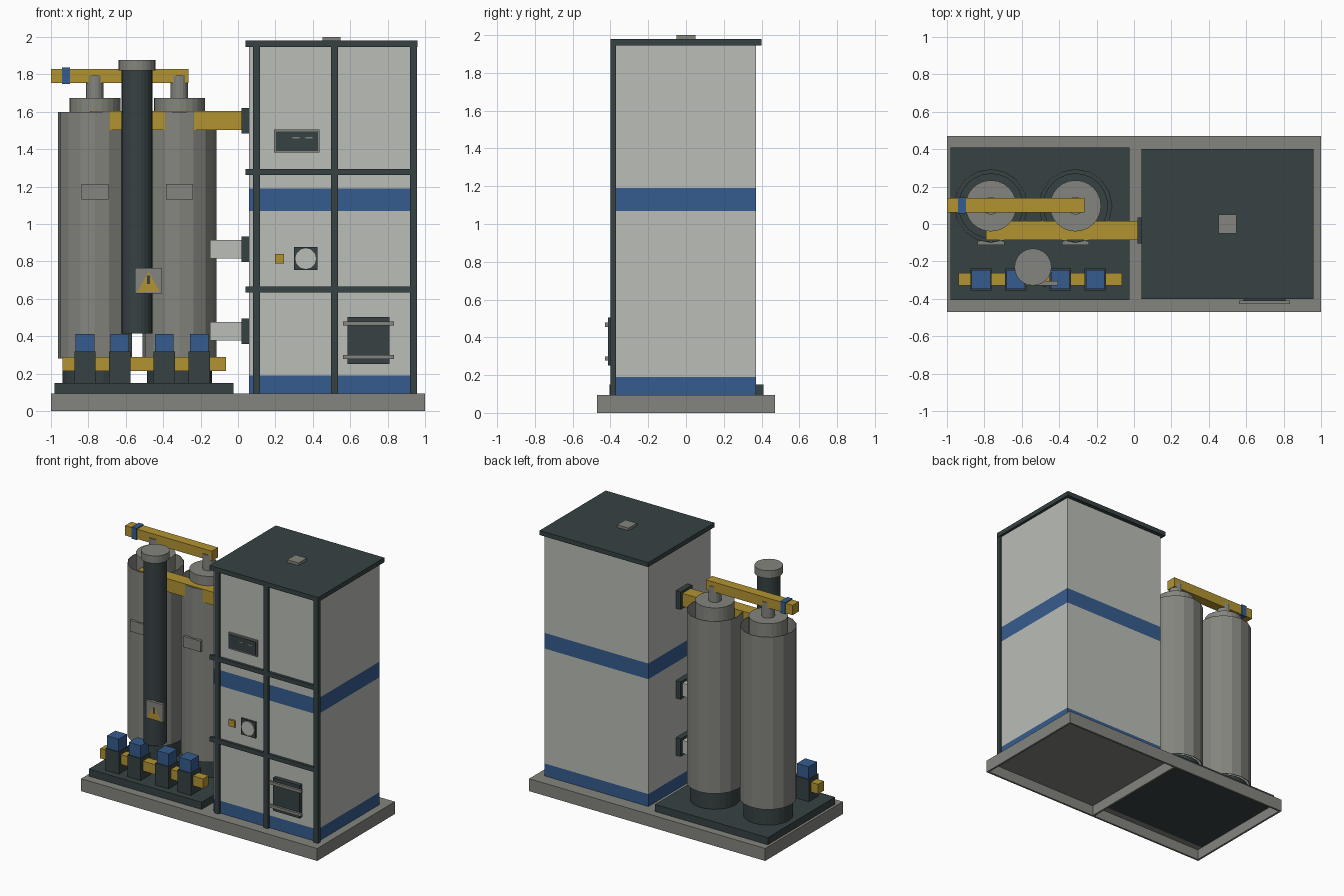
import bpy, bmesh
from math import pi
from mathutils import Matrix

cube = bpy.data.objects.get("Cube")
if cube:
    bpy.data.objects.remove(cube)


def material(name, *rgb):
    linear = [((c / 255 + 0.055) / 1.055) ** 2.4 for c in rgb] + [1]
    mat = bpy.data.materials.new(name)
    mat.use_nodes = True
    mat.diffuse_color = linear
    mat.node_tree.nodes["Principled BSDF"].inputs["Base Color"].default_value = linear
    return mat


WHITE = material("panel white", 186, 189, 183)
GREY = material("steel grey", 132, 133, 126)
DARK = material("dark slate", 55, 66, 67)
YELLOW = material("pipe yellow", 178, 148, 50)
BLUE = material("band blue", 54, 92, 142)


def finish(name, bm, *mats):
    mesh = bpy.data.meshes.new(name)
    bm.to_mesh(mesh)
    bm.free()
    for mat in mats:
        mesh.materials.append(mat)
    obj = bpy.data.objects.new(name, mesh)
    bpy.context.collection.objects.link(obj)
    return obj


def box_mesh(xs, ys, zs):
    bm = bmesh.new()
    bmesh.ops.create_cube(bm, size=1)
    for v in bm.verts:
        v.co = [span[int(c > 0)] for c, span in zip(v.co, (xs, ys, zs))]
    return bm


def box(name, mat, xs, ys, zs):
    return finish(name, box_mesh(xs, ys, zs), mat)


def around(center, half):
    return center - half, center + half


def cylinder(name, mat, x, y, radius, zs, sides=24, caps=True):
    bm = bmesh.new()
    bmesh.ops.create_cone(bm, cap_ends=caps, segments=sides, radius1=radius,
                          radius2=radius, depth=zs[1] - zs[0])
    bmesh.ops.translate(bm, verts=bm.verts, vec=(x, y, sum(zs) / 2))
    return finish(name, bm, mat)


def front_disc(name, mat, x, z, radius, ys, sides):
    bm = bmesh.new()
    bmesh.ops.create_cone(bm, cap_ends=True, segments=sides, radius1=radius,
                          radius2=radius, depth=ys[1] - ys[0])
    bmesh.ops.transform(bm, verts=bm.verts, matrix=Matrix.Translation((x, sum(ys) / 2, z))
                        @ Matrix.Rotation(pi / 2, 4, "X"))
    return finish(name, bm, mat)


# Skid: thin deck with a hollow underside, rails and a divider
W, D, DECK, RAIL = 1, 0.47, 0.095, 0.015
box("skid_deck", GREY, (-W, W), (-D, D), (DECK - RAIL, DECK))
for side, label in ((-1, "right"), (1, "left")):
    box("skid_end_rail_" + label, GREY, around(side * (W - RAIL / 2), RAIL / 2), (-D, D), (0, DECK))
for side, label in ((-1, "front"), (1, "back")):
    box("skid_long_rail_" + label, GREY, (-W, W), around(side * (D - RAIL / 2), RAIL / 2), (0, DECK))
box("skid_divider", GREY, around(0, RAIL / 2), (-D, D), (0, DECK))
PAD_TOP = 0.15
box("equipment_pad", DARK, (-0.98, -0.025), (-0.405, 0.41), (DECK - RAIL - 0.002, PAD_TOP))

# Cabinet body, cut at the painted bands
FRONT, ROOF = -0.38, 1.945
bands = ((DECK, 0.19), (1.07, 1.19))
bm = box_mesh((0.06, 0.94), (FRONT, 0.37), (DECK, ROOF))
for height in (bands[0][1], *bands[1]):
    bmesh.ops.bisect_plane(bm, geom=bm.verts[:] + bm.edges[:] + bm.faces[:],
                           plane_co=(0, 0, height), plane_no=(0, 0, 1))
for face in bm.faces:
    z = face.calc_center_median().z
    face.material_index = int(any(low < z < high for low, high in bands))
finish("cabinet_body", bm, WHITE, BLUE)
box("cabinet_roof", DARK, (0.04, 0.96), (-0.4, 0.4), (ROOF, 1.98))
box("roof_cap", GREY, around(0.5, 0.048), around(0, 0.05), (1.98, 2))

# Cabinet front frame
for i, x in enumerate((0.098, 0.515, 0.938)):
    box(f"frame_post_{i}", DARK, around(x, 0.019), (-0.4, FRONT + 0.01), (DECK, ROOF))
for i, z in enumerate((0.65, 1.278)):
    box(f"frame_bar_{i}", DARK, (0.04, 0.957), (-0.4, FRONT), around(z, 0.017))

# Control panel, button and gauge
box("display_frame", GREY, around(0.315, 0.122), (FRONT - 0.012, FRONT), around(1.443, 0.062))
box("display_screen", DARK, around(0.315, 0.112), (FRONT - 0.017, FRONT), around(1.443, 0.052))
for i, x in enumerate((0.31, 0.38)):
    box(f"display_mark_{i}", GREY, around(x, 0.018), (FRONT - 0.019, FRONT), around(1.46, 0.004))
box("button", YELLOW, around(0.222, 0.025), (FRONT - 0.015, FRONT), around(0.815, 0.025))
box("gauge_plate", DARK, around(0.362, 0.062), (FRONT - 0.012, FRONT), around(0.815, 0.062))
front_disc("gauge_dial", WHITE, 0.362, 0.815, 0.056, (FRONT - 0.02, FRONT), 12)

# Hatch with two grab rails
box("hatch", DARK, around(0.698, 0.112), (-0.412, FRONT), around(0.378, 0.126))
for i, z in enumerate((0.288, 0.467)):
    box(f"hatch_rail_{i}", GREY, around(0.698, 0.137), (-0.428, -0.41), around(z, 0.011))

# Side ports and the pipes that enter them
PORT_Y = -0.035
ports = (("lower", 0.427, -0.15, WHITE), ("middle", 0.865, -0.15, WHITE),
         ("upper", 1.553, -0.79, YELLOW))
for label, z, start, mat in ports:
    box(label + "_port_flange", DARK, (0.02, 0.06), around(PORT_Y, 0.07), around(z, 0.068))
    box(label + "_port_pipe", mat, (start, 0.03), around(PORT_Y, 0.05), around(z, 0.05))

# Tanks: skirt, open shell, shoulder, neck and name plate
TANK_Y = 0.097
for label, x in (("right", -0.765), ("left", -0.313)):
    cylinder(label + "_tank_skirt", DARK, x, TANK_Y, 0.174, (PAD_TOP, 0.285))
    shell = cylinder(label + "_tank_shell", GREY, x, TANK_Y, 0.198, (0.28, 1.6), 16, False)
    shell.modifiers.new("wall", "SOLIDIFY").thickness = 0.005
    cylinder(label + "_tank_shoulder", GREY, x, TANK_Y, 0.137, (1.55, 1.675))
    cylinder(label + "_tank_neck", GREY, x, TANK_Y, 0.047, (1.67, 1.795), 16)
    box(label + "_tank_plate", GREY, around(x, 0.073), (-0.112, -0.09), around(1.173, 0.042))

# Top header pipe with collar
box("header_pipe", YELLOW, (-1, -0.265), around(0.1, 0.038), (1.755, 1.83))
box("header_collar", BLUE, around(-0.92, 0.021), around(0.1, 0.043), (1.748, 1.837))

# Exhaust column with cap and warning sign
cylinder("column", DARK, -0.54, -0.23, 0.082, (0.415, 1.83))
cylinder("column_cap", GREY, -0.54, -0.23, 0.099, (1.82, 1.878))
SIGN_X = -0.478
box("sign_plate", GREY, around(SIGN_X, 0.072), (-0.328, -0.305), around(0.697, 0.068))
bm = bmesh.new()
corners = [bm.verts.new((SIGN_X + dx, -0.333, z))
           for dx, z in ((-0.06, 0.637), (0.06, 0.637), (0, 0.745))]
bm.faces.new(corners)
finish("sign_triangle", bm, YELLOW)
box("sign_mark", DARK, around(SIGN_X, 0.008), (-0.336, -0.33), (0.68, 0.725))

# Valve row on the lower manifold
VALVE_Y = -0.296
box("manifold_pipe", YELLOW, (-0.937, -0.065), around(VALVE_Y, 0.034), (0.215, 0.29))
for i, x in enumerate((-0.818, -0.632, -0.395, -0.207)):
    box(f"valve_body_{i}", DARK, around(x, 0.057), around(VALVE_Y, 0.06), (PAD_TOP, 0.318))
    box(f"valve_actuator_{i}", BLUE, around(x, 0.05), around(VALVE_Y, 0.051), (0.315, 0.412))
